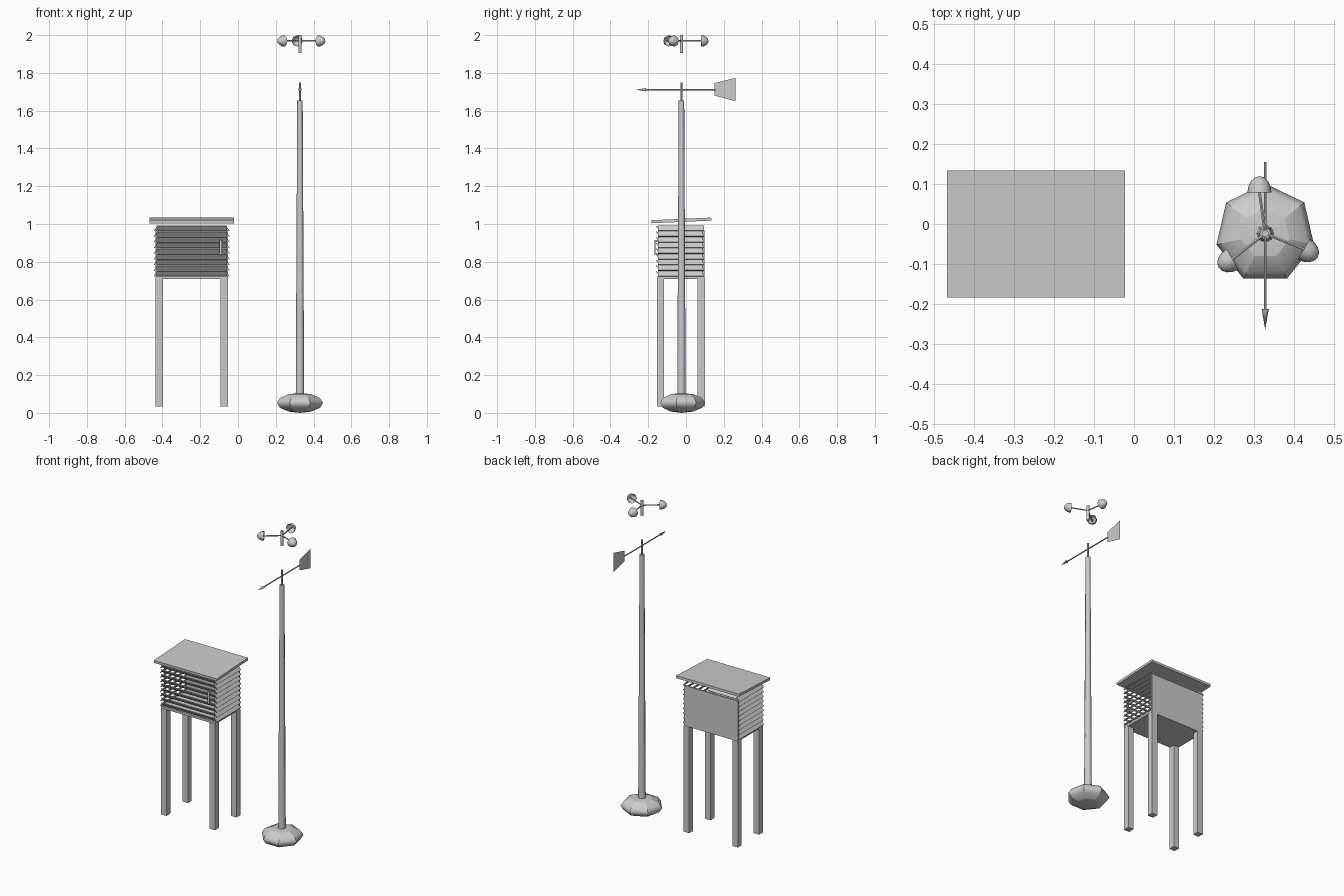
import bpy, bmesh
from math import cos, sin, pi, radians
from mathutils import Vector

if "Cube" in bpy.data.objects:
    bpy.data.objects.remove(bpy.data.objects["Cube"])

def box(name, center, size, rot=(0, 0, 0)):
    bpy.ops.mesh.primitive_cube_add(size=1, location=center, rotation=rot)
    o = bpy.context.object
    o.name = name
    o.scale = size
    return o

def rod(name, a, b, r1, r2=None, sides=8):
    a, b = Vector(a), Vector(b)
    d = b - a
    bpy.ops.mesh.primitive_cone_add(vertices=sides, radius1=r1, radius2=r1 if r2 is None else r2,
                                    depth=d.length, location=(a + b) / 2)
    o = bpy.context.object
    o.name = name
    o.rotation_euler = d.to_track_quat('Z', 'Y').to_euler()
    bpy.ops.object.shade_smooth_by_angle(angle=radians(50))
    return o

def mesh_object(name, verts, faces):
    me = bpy.data.meshes.new(name)
    me.from_pydata(verts, [], faces)
    o = bpy.data.objects.new(name, me)
    bpy.context.collection.objects.link(o)
    return o

# ---- Instrument shelter ----
BX, BY = -0.245, -0.027
for sx, side in ((-1, "left"), (1, "right")):
    for y, end in ((-0.135, "front"), (0.08, "back")):
        box(f"{end}_{side}_leg", (BX + sx * 0.172, y, 0.372), (0.039, 0.039, 0.678))

box("shelter_floor", (BX, BY, 0.717), (0.384, 0.25, 0.014))
box("back_panel", (BX, 0.093, 0.842), (0.384, 0.01, 0.25))
box("roof", (BX, -0.0245, 1.019), (0.445, 0.317, 0.016), (0.045, 0, 0))

# Louvre slats on the sides and the front
tilt = radians(40)
for i in range(9):
    z = 0.737 + i * 0.03
    for s, side in ((-1, "left"), (1, "right")):
        box(f"{side}_slat_{i}", (BX + s * 0.188, BY, z), (0.005, 0.245, 0.035), (0, -s * tilt, 0))
    box(f"front_slat_{i}", (BX, -0.147, z), (0.375, 0.005, 0.032), (tilt, 0, 0))

# Door handle
box("door_handle_grip", (-0.091, -0.165, 0.876), (0.014, 0.006, 0.08))
for z in (0.842, 0.91):
    box("door_handle_stub", (-0.091, -0.156, z), (0.014, 0.02, 0.01))

# ---- Mast ----
MX, MY = 0.328, -0.024
bpy.ops.mesh.primitive_uv_sphere_add(segments=7, ring_count=6, radius=1, location=(MX, MY, 0.053))
base = bpy.context.object
base.name = "mast_base"
base.scale = (0.125, 0.125, 0.053)
bpy.ops.object.shade_smooth_by_angle(angle=radians(30))
rod("mast", (MX, MY, 0.06), (MX, MY, 1.655), 0.0225, 0.0145)
rod("vane_spindle", (MX, MY, 1.65), (MX, MY, 1.75), 0.005)

# Wind vane
VZ = 1.711
rod("vane_rod", (MX, -0.225, VZ), (MX, 0.155, VZ), 0.004, sides=6)
rod("vane_arrowhead", (MX, -0.212, VZ), (MX, -0.264, VZ), 0.009, 0)
mesh_object("vane_fin", [(MX, 0.151, 1.68), (MX, 0.263, 1.65), (MX, 0.263, 1.774), (MX, 0.151, 1.746)],
            [(0, 1, 2, 3)])

# ---- Anemometer ----
AZ = 1.969
rod("anemometer_hub", (MX, MY, 1.905), (MX, MY, 2.0), 0.009)
for k in range(3):
    a = radians(98 + 120 * k)
    radial = Vector((cos(a), sin(a), 0))
    rod(f"cup_arm_{k}", (MX, MY, AZ), Vector((MX, MY, AZ)) + radial * 0.128, 0.004, sides=6)
    # Open half-shell cup, mouth towards the hub
    bm = bmesh.new()
    bmesh.ops.create_uvsphere(bm, u_segments=8, v_segments=8, radius=0.03)
    bmesh.ops.delete(bm, geom=[v for v in bm.verts if v.co.z < -0.001], context='VERTS')
    me = bpy.data.meshes.new("cup")
    bm.to_mesh(me)
    bm.free()
    cup = bpy.data.objects.new(f"wind_cup_{k}", me)
    bpy.context.collection.objects.link(cup)
    cup.scale = (1, 1, 1.35)
    b = a - radians(8)
    cup.rotation_euler = Vector((cos(b), sin(b), 0)).to_track_quat('Z', 'Y').to_euler()
    cup.location = Vector((MX, MY, AZ)) + radial * 0.104
    me.shade_smooth()
